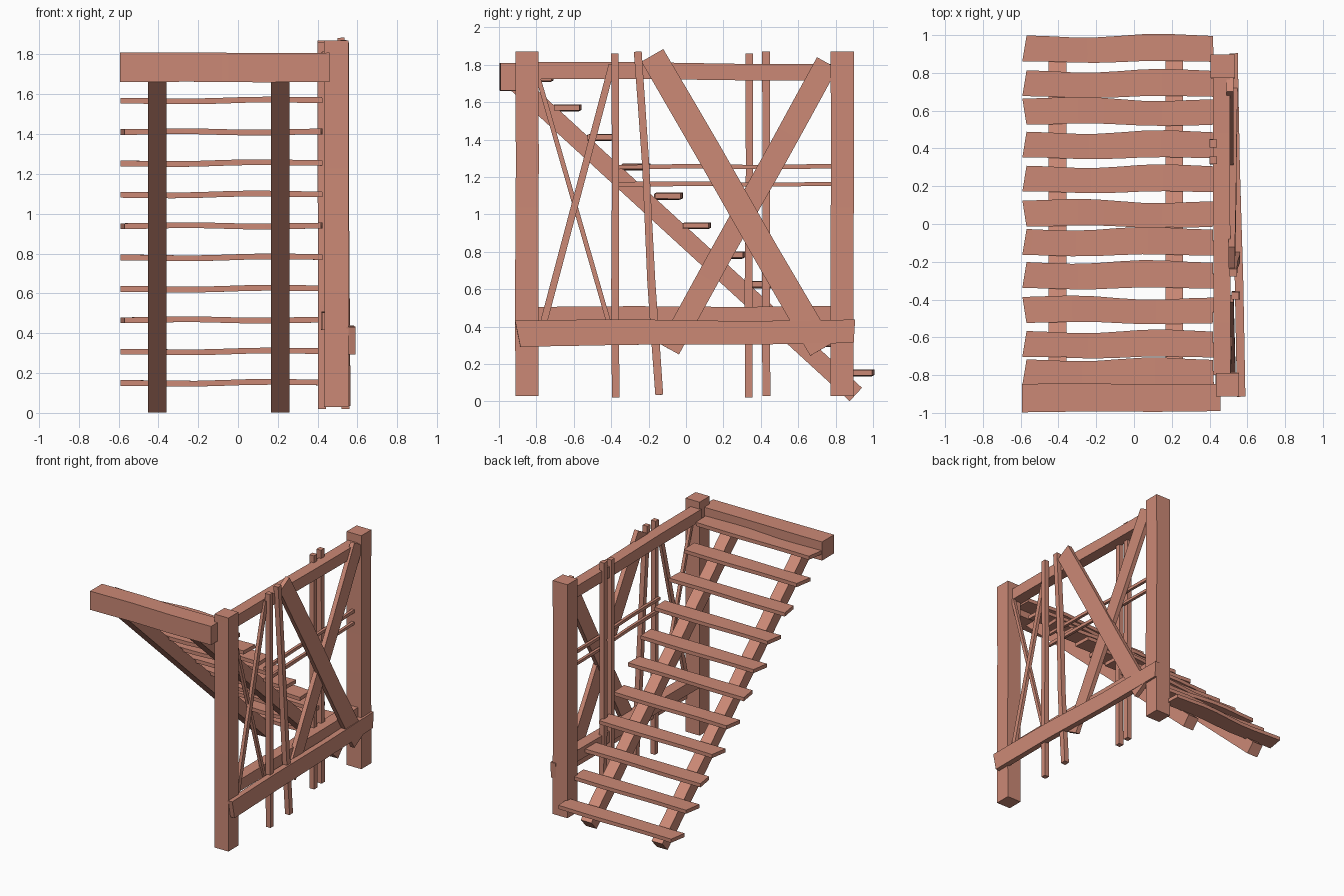
import bpy, bmesh, math, random
from mathutils import Vector

if "Cube" in bpy.data.objects:
    bpy.data.objects.remove(bpy.data.objects["Cube"])

random.seed(4)
wood = bpy.data.materials.new("wood")
wood.diffuse_color = (0.6, 0.25, 0.18, 1)
wood.use_nodes = True
wood.node_tree.nodes["Principled BSDF"].inputs["Base Color"].default_value = wood.diffuse_color
X, Y, Z = Vector((1, 0, 0)), Vector((0, 1, 0)), Vector((0, 0, 1))


def board(name, p, q, width, thick, up, skew=0.0, wave=0.0, phase=0.0, n=6):
    """Rough-sawn board from p to q; thickness along `up`, width across it.
    width may be a (start, end) pair; skew slants the ends, wave bends the edges."""
    p, q = Vector(p), Vector(q)
    w0, w1 = width if isinstance(width, tuple) else (width, width)
    d = (q - p).normalized()
    t = (up - d * up.dot(d)).normalized()
    s = t.cross(d)
    bm = bmesh.new()
    rings = []
    for i in range(n + 1):
        f = i / n
        end = math.sin(math.pi * f)
        bend = wave * end * math.sin(2 * math.pi * f + phase)
        w = (w0 + (w1 - w0) * f) / 2 + wave * 0.4 * end * math.cos(4 * f + phase)
        c = p.lerp(q, f) + s * bend + t * bend * 0.5
        k = skew * ((1 - f) ** 8 - 0.3 * f ** 8)
        rings.append([bm.verts.new(c + s * w * a + t * thick / 2 * b + d * k * a)
                      for a, b in ((-1, -1), (1, -1), (1, 1), (-1, 1))])
    for r0, r1 in zip(rings, rings[1:]):
        for j in range(4):
            bm.faces.new((r0[j], r0[(j + 1) % 4], r1[(j + 1) % 4], r1[j]))
    bm.faces.new(rings[0][::-1])
    bm.faces.new(rings[-1])
    bmesh.ops.recalc_face_normals(bm, faces=bm.faces)
    me = bpy.data.meshes.new(name)
    bm.to_mesh(me)
    bm.free()
    me.materials.append(wood)
    ob = bpy.data.objects.new(name, me)
    bpy.context.collection.objects.link(ob)
    bpy.context.view_layer.objects.active = ob
    ob.select_set(True)
    bpy.ops.object.shade_smooth_by_angle(angle=math.radians(30))
    ob.select_set(False)


# Stair treads, climbing from the back to the front
tread_y = [0.93, 0.745, 0.595, 0.42, 0.24, 0.055, -0.095, -0.27, -0.455, -0.635, -0.785]
for i, y in enumerate(tread_y):
    z = 0.15 + 0.1575 * i
    sign = -1 if i % 3 == 2 else 1
    board(f"tread_{i + 1}", (-0.58, y, z), (0.42, y - 0.003, z + 0.003), 0.137, 0.029, Z,
          skew=0.011 * sign, wave=0.011 * -sign, phase=random.uniform(-0.4, 0.4), n=8)

# Top landing beam
board("landing_beam", (-0.593, -0.922, 1.735), (0.458, -0.918, 1.735), (0.15, 0.145), 0.147, Z,
      wave=0.004)

# Two sloping stringers under the treads
for side, x in (("left", -0.405), ("right", 0.213)):
    board(f"stringer_{side}", (x, 0.908, 0.037), (x, -0.90, 1.695), 0.093, 0.097, Z)

# Corner posts
board("front_post", (0.494, -0.85, 0.03), (0.494, -0.85, 1.87), 0.124, 0.122, X, wave=0.002)
board("back_post", (0.470, 0.835, 0.03), (0.470, 0.835, 1.87), 0.124, 0.128, X, wave=0.002)

# Side rails
board("top_rail", (0.467, -0.80, 1.77), (0.462, 0.80, 1.76), 0.09, 0.09, X, wave=0.003)
board("inner_bottom_rail", (0.467, -0.80, 0.46), (0.462, 0.80, 0.465), 0.09, 0.09, X, wave=0.003)
board("outer_bottom_rail", (0.567, -0.90, 0.362), (0.527, 0.90, 0.375), (0.14, 0.125), 0.045, X,
      skew=-0.014, wave=0.006)

# Broad crossed braces
board("brace_falling", (0.517, -0.18, 1.85), (0.533, 0.727, 0.28), (0.135, 0.145), 0.035, X, wave=0.003)
board("brace_rising", (0.508, 0.755, 1.81), (0.512, -0.09, 0.28), (0.125, 0.12), 0.035, X, wave=0.003)

# Thin crossed sticks beside the front post
board("thin_brace_falling", (0.50, -0.79, 1.73), (0.515, -0.395, 0.36), 0.025, 0.025, X)
board("thin_brace_rising", (0.525, -0.775, 0.37), (0.515, -0.395, 1.80), 0.037, 0.025, X)

# Upright pickets: two outside the rails, two inside
board("picket_1", (0.54, -0.376, 0.02), (0.537, -0.38, 1.86), 0.04, 0.04, X, wave=0.003)
board("picket_2", (0.545, -0.143, 0.035), (0.525, -0.258, 1.87), 0.042, 0.04, X, wave=0.006)
board("picket_3", (0.422, 0.336, 0.02), (0.42, 0.337, 1.86), 0.04, 0.04, X, wave=0.003)
board("picket_4", (0.422, 0.43, 0.03), (0.42, 0.427, 1.87), 0.042, 0.04, X, wave=0.003)

# Slim horizontal bars
board("upper_bar", (0.50, -0.38, 1.252), (0.46, 0.80, 1.258), (0.022, 0.026), 0.022, X, wave=0.004)
board("lower_bar", (0.50, -0.38, 1.16), (0.46, 0.80, 1.163), (0.026, 0.022), 0.022, X, wave=0.004)
